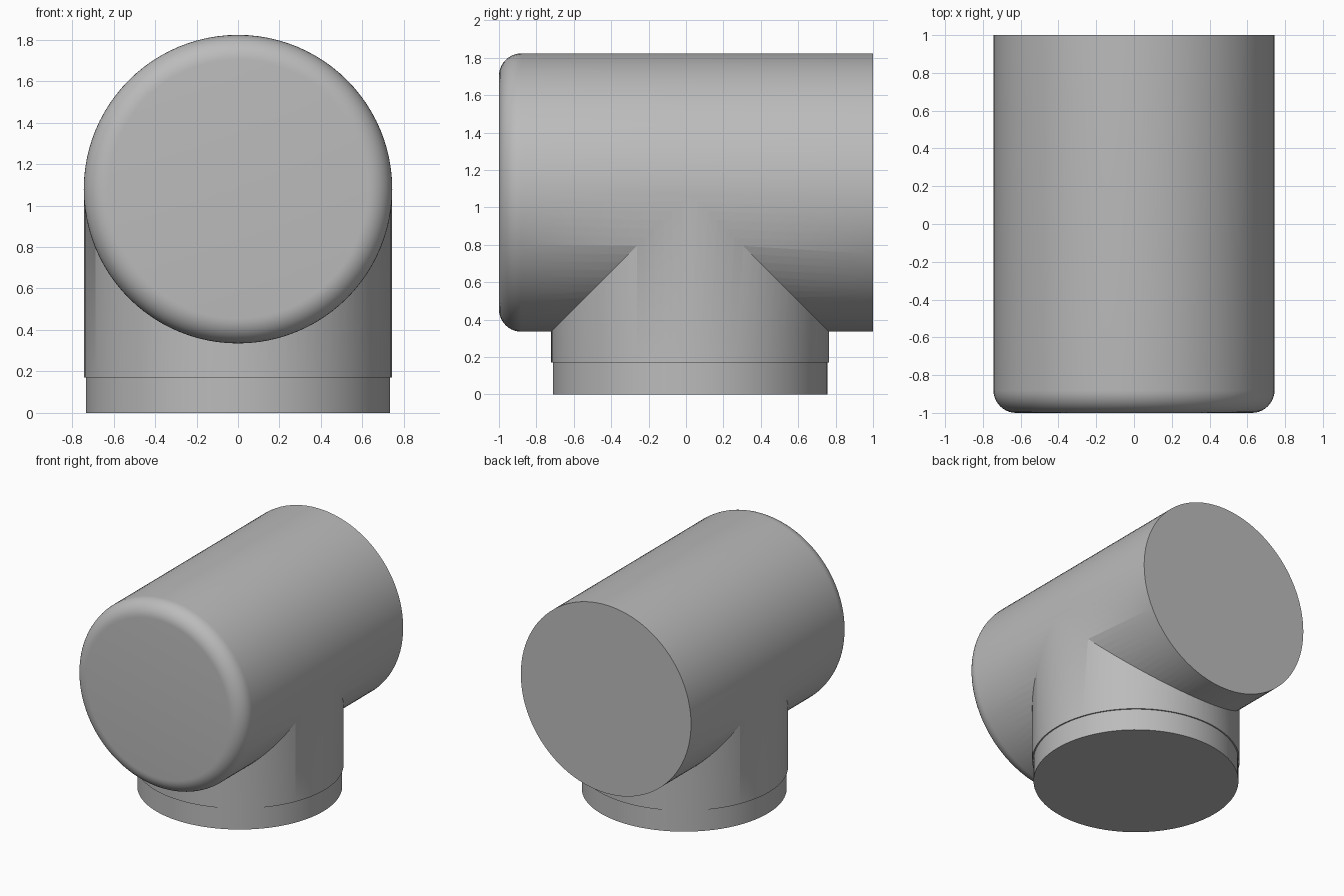
import bpy
import math
from mathutils import Matrix

cube = bpy.data.objects.get("Cube")
if cube:
    bpy.data.objects.remove(cube, do_unlink=True)

GREY = (0.5, 0.5, 0.5, 1.0)
grey = bpy.data.materials.new("plain grey")
grey.use_nodes = True
grey.diffuse_color = GREY
grey.node_tree.nodes["Principled BSDF"].inputs["Base Color"].default_value = GREY

R = 0.744          # pipe radius
AXIS_Z = 1.079     # height of the horizontal pipe's axis
BRANCH_Y = 0.022   # the branch sits slightly behind centre
FILLET = 0.12
SIDES = 96


def lathe(name, profile, matrix):
    """Closed solid turned around local z from (radius, height) points."""
    verts, faces = [], []
    for r, h in profile:
        for i in range(SIDES):
            a = math.tau * i / SIDES
            verts.append((r * math.cos(a), r * math.sin(a), h))
    for k in range(len(profile) - 1):
        for i in range(SIDES):
            j = (i + 1) % SIDES
            a, b = k * SIDES, (k + 1) * SIDES
            faces.append((a + i, a + j, b + j, b + i))
    last = (len(profile) - 1) * SIDES
    faces.append(tuple(reversed(range(SIDES))))
    faces.append(tuple(range(last, last + SIDES)))
    mesh = bpy.data.meshes.new(name)
    mesh.from_pydata(verts, [], faces)
    mesh.transform(matrix)
    mesh.materials.append(grey)
    obj = bpy.data.objects.new(name, mesh)
    bpy.context.collection.objects.link(obj)
    return obj


# Horizontal pipe: flat at the back, rounded rim at the front
rim = [(R - FILLET + FILLET * math.cos(t), 1 - FILLET + FILLET * math.sin(t))
       for t in (math.pi / 2 * i / 10 for i in range(11))]
pipe = lathe("tee_pipe", [(R, -1)] + rim,
             Matrix.Translation((0, 0, AXIS_Z)) @ Matrix.Rotation(math.pi / 2, 4, 'X'))

# Vertical branch with a slightly narrower spigot at the bottom
branch = lathe("branch_helper",
               [(R - 0.01, 0), (R - 0.01, 0.17), (R - 0.0005, 0.17), (R - 0.0005, AXIS_Z)],
               Matrix.Translation((0, BRANCH_Y, 0)))

# Weld the two pipes into one body
weld = pipe.modifiers.new("weld branch", 'BOOLEAN')
weld.operation = 'UNION'
weld.solver = 'EXACT'
weld.object = branch
bpy.ops.object.select_all(action='DESELECT')
pipe.select_set(True)
bpy.context.view_layer.objects.active = pipe
bpy.ops.object.modifier_apply(modifier=weld.name)
bpy.data.objects.remove(branch, do_unlink=True)

bpy.ops.object.shade_smooth_by_angle(angle=math.radians(30))
